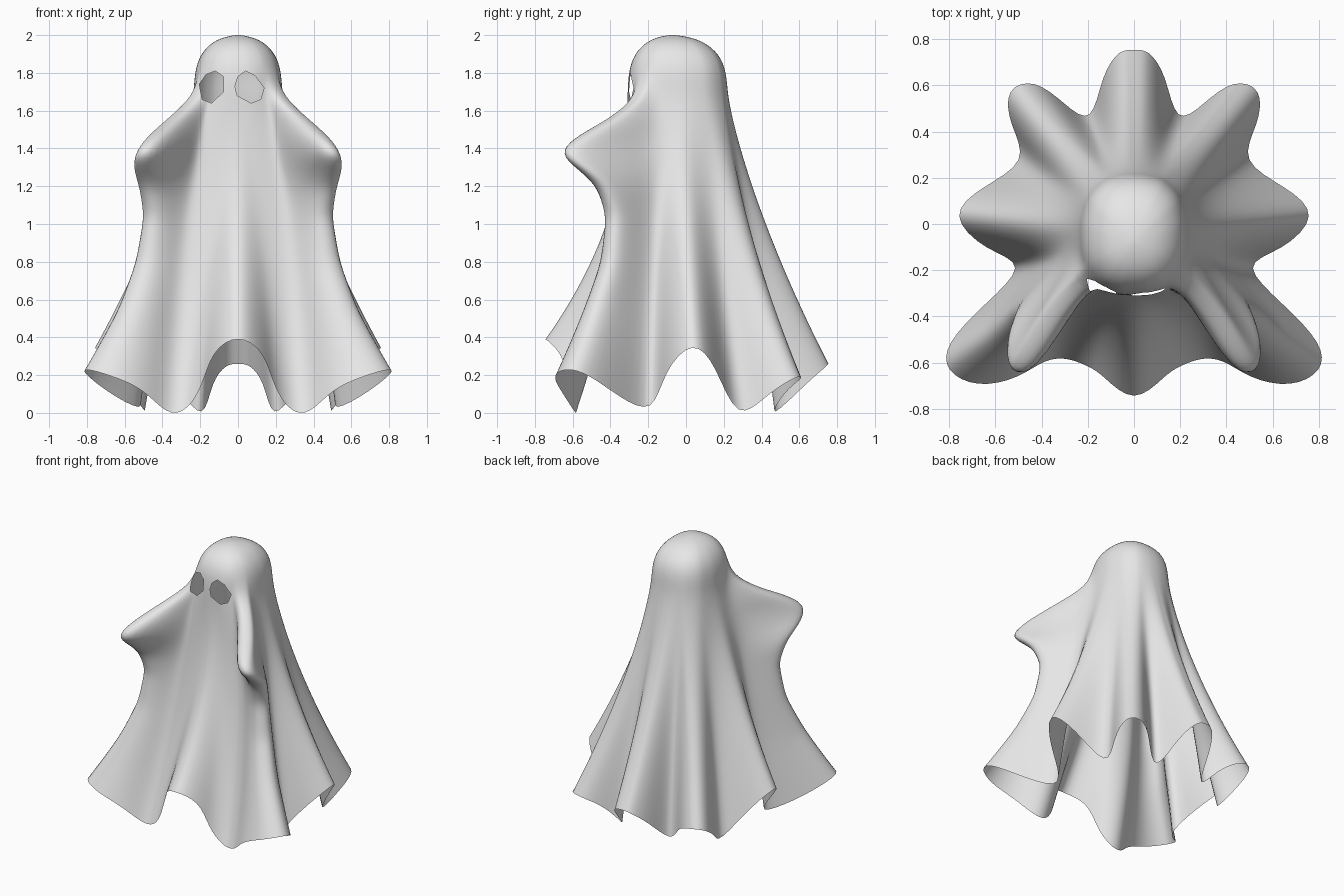
import bpy, bmesh, math
from mathutils import Vector

cube = bpy.data.objects.get("Cube")
if cube:
    bpy.data.objects.remove(cube, do_unlink=True)

# Half of the hem, front centre to back centre: x, y, z, arm pull, arm spread, flare power
HEM = [
    (0.00, -.79, .42, 0, 0, 2.2), (.14, -.65, .33, 0, 0, 2.2), (.19, -.62, .13, 0, 0, 2.1),
    (.28, -.58, .00, 0, 0, 2), (.38, -.58, -.01, .02, 0, 1.9), (.50, -.67, .13, .18, -.02, 1.7),
    (.68, -.71, .20, .95, -.05, 1.35), (.82, -.64, .24, 1.03, 0, 1.3), (.82, -.52, .21, .95, .03, 1.25),
    (.65, -.35, .08, .42, .03, 1.2), (.45, -.17, -.015, .1, 0, 1.2), (.64, -.12, .22, 0, 0, 1.2),
    (.81, .04, .40, 0, 0, 1.2), (.66, .16, .25, 0, 0, 1.2), (.45, .27, -.06, 0, 0, 1.2),
    (.54, .43, .10, 0, 0, 1.2), (.56, .59, .20, 0, 0, 1.2), (.43, .63, .19, 0, 0, 1.2),
    (.30, .52, .12, 0, 0, 1.2), (.18, .42, -.06, 0, 0, 1.2), (.14, .65, .17, 0, 0, 1.2),
    (.06, .76, .26, 0, 0, 1.2), (0.00, .75, .26, 0, 0, 1.2)]
HEAD = [(.28, 1.992), (.58, 1.965), (.85, 1.9), (.975, 1.81)]      # ring scale, height
ARM_X = [(.55, 0), (.8, .12), (1.05, .38), (1.2, .7), (1.3, .97), (1.4, 1.05), (1.5, .77), (1.6, .38),
         (1.7, .1), (1.8, 0)]
ARM_Y = [(.8, 0), (1.05, .14), (1.2, .38), (1.3, .74), (1.4, 1.13), (1.5, .65), (1.6, .25), (1.72, 0)]
NECK_Z, ROWS = 1.7, 18


def lookup(keys, v):
    """Linear interpolation in a short list of keys."""
    for (a, fa), (b, fb) in zip(keys, keys[1:]):
        if a <= v <= b:
            return fa + (fb - fa) * (v - a) / (b - a)
    return 0


def head_point(angle, scale):
    """Slightly squared oval ring of the head."""
    s, c = math.sin(angle), math.cos(angle)
    k = scale * (abs(s) ** 2.4 + abs(c) ** 2.4) ** (-1 / 2.4)
    return .235 * s * k, -.045 - .03 * (1 - scale) - .265 * c * k


def column(index):
    """One strip of cloth from the crown to the hem; folds deepen towards the hem."""
    x, y, z, pull, spread, power = columns[index]
    around = [columns[(index + k) % len(columns)] for k in range(-3, 4)]
    bx, by = (sum(c[i] for c in around) / len(around) for i in (0, 1))
    angle = math.atan2(x, -y)
    side = -1 if x < 0 else 1
    points = [Vector((*head_point(angle, s), h)) for s, h in HEAD]
    nx, ny = head_point(angle, 1)
    for i in range(ROWS + 1):
        t = i / ROWS
        wx, wy, fold = t ** min(power, 1.5 / power), t ** power, t ** 2
        h = NECK_Z + (z - NECK_Z) * t
        ax, ay = lookup(ARM_X, h), lookup(ARM_Y, h)
        px = nx + (bx - nx) * wx + (x - bx) * fold + side * ax * (.25 * pull + .83 * spread)
        py = ny + (by - ny) * wy + (y - by) * fold - .38 * pull * ay + .55 * spread * ax
        points.append(Vector((px, py, h)))
    return points


# Draped sheet, mirrored left to right
bm = bmesh.new()
columns = HEM + [(-c[0], *c[1:]) for c in reversed(HEM[1:-1])]
grid = [[bm.verts.new(p) for p in column(i)] for i in range(len(columns))]
crown = bm.verts.new((0, -.075, 2.002))
for a, b in zip(grid, grid[1:] + grid[:1]):
    bm.faces.new((crown, a[0], b[0]))
    for i in range(len(a) - 1):
        bm.faces.new((a[i], a[i + 1], b[i + 1], b[i]))
bmesh.ops.recalc_face_normals(bm, faces=bm.faces)
mesh = bpy.data.meshes.new("sheet")
bm.to_mesh(mesh)
bm.free()
sheet = bpy.data.objects.new("ghost_sheet", mesh)
bpy.context.collection.objects.link(sheet)

# Smooth the cloth and bake it so the eyes can be cut
sheet.modifiers.new("soften", 'SUBSURF').levels = 2
bpy.context.view_layer.update()
smooth = bpy.data.meshes.new_from_object(sheet.evaluated_get(bpy.context.evaluated_depsgraph_get()))
sheet.modifiers.clear()
sheet.data = smooth

bm = bmesh.new()
bm.from_mesh(smooth)

# Eye holes: slice the face along each outline edge, then remove the inside
EYES = [
    [(-.205, 1.74), (-.17, 1.79), (-.12, 1.81), (-.077, 1.78), (-.077, 1.70), (-.14, 1.64), (-.19, 1.66)],
    [(-.016, 1.73), (0, 1.78), (.04, 1.81), (.09, 1.785), (.138, 1.72), (.12, 1.66), (.07, 1.64), (-.005, 1.68)]]
for eye in EYES:
    edges = []
    for (ax, az), (bx, bz) in zip(eye, eye[1:] + eye[:1]):
        edges.append((Vector((ax, 0, az)), Vector((az - bz, 0, bx - ax)).normalized()))
    mid = Vector((sum(p[0] for p in eye), 0, sum(p[1] for p in eye))) / len(eye)

    def near(f):
        c = f.calc_center_median()
        return c.y < -.08 and abs(c.x - mid.x) < .12 and abs(c.z - mid.z) < .13

    for point, normal in edges:
        faces = [f for f in bm.faces if near(f)]
        geom = faces + list({e for f in faces for e in f.edges}) + list({v for f in faces for v in f.verts})
        bmesh.ops.bisect_plane(bm, geom=geom, plane_co=point, plane_no=normal, dist=1e-5)
    inside = [f for f in bm.faces if near(f)
              and all((f.calc_center_median() - p).dot(n) < 0 for p, n in edges)]
    bmesh.ops.delete(bm, geom=inside, context='FACES')
for f in bm.faces:
    f.smooth = True
bm.to_mesh(smooth)
bm.free()

# Plain cloth colour
cloth = bpy.data.materials.new("pale_grey_cloth")
cloth.use_nodes = True
cloth.diffuse_color = (.8, .8, .8, 1)
cloth.node_tree.nodes["Principled BSDF"].inputs["Base Color"].default_value = (.8, .8, .8, 1)
smooth.materials.clear()
smooth.materials.append(cloth)
